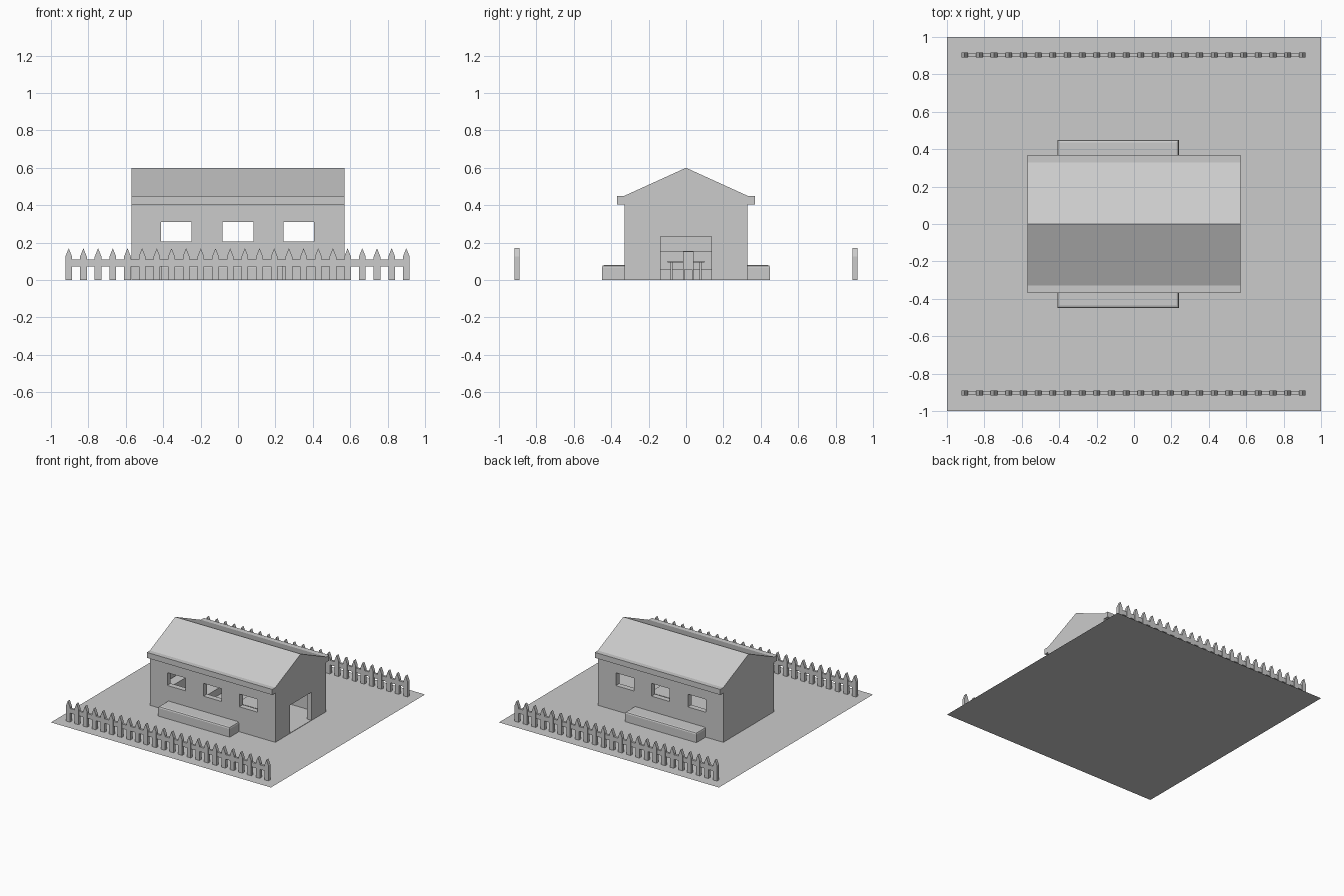
import bpy, bmesh

if "Cube" in bpy.data.objects:
    bpy.data.objects.remove(bpy.data.objects["Cube"])

grey = bpy.data.materials.new("plain_grey")
grey.diffuse_color = (0.6, 0.6, 0.6, 1)
grey.use_nodes = True
grey.node_tree.nodes["Principled BSDF"].inputs["Base Color"].default_value = grey.diffuse_color


def finish(name, bm):
    bmesh.ops.recalc_face_normals(bm, faces=bm.faces)
    me = bpy.data.meshes.new(name)
    bm.to_mesh(me)
    bm.free()
    me.materials.append(grey)
    ob = bpy.data.objects.new(name, me)
    bpy.context.collection.objects.link(ob)
    return ob


def add_box(bm, x0, x1, y0, y1, z0, z1):
    v = bmesh.ops.create_cube(bm, size=1)["verts"]
    bmesh.ops.scale(bm, verts=v, vec=(x1 - x0, y1 - y0, z1 - z0))
    bmesh.ops.translate(bm, verts=v, vec=((x0 + x1) / 2, (y0 + y1) / 2, (z0 + z1) / 2))


def boxes(name, *dims):
    bm = bmesh.new()
    for d in dims:
        add_box(bm, *d)
    return finish(name, bm)


def extrude(bm, pts, vec):
    f = bm.faces.new([bm.verts.new(p) for p in pts])
    r = bmesh.ops.extrude_face_region(bm, geom=[f], use_keep_orig=True)
    bmesh.ops.translate(bm, vec=vec, verts=[g for g in r["geom"] if isinstance(g, bmesh.types.BMVert)])


# flat plot
bm = bmesh.new()
bmesh.ops.create_grid(bm, x_segments=1, y_segments=1, size=1)
finish("plot", bm)

# house shell: walls, boxed eaves and gable roof in one profile
half = [(0.33, 0), (0.33, 0.405), (0.37, 0.405), (0.37, 0.45), (0.33, 0.45)]
profile = half + [(0, 0.6)] + [(-y, z) for y, z in reversed(half)]
bm = bmesh.new()
extrude(bm, [(-0.57, y, z) for y, z in profile], (1.14, 0, 0))
house = finish("house", bm)

# hollow room, doorway and windows
cuts = [("room_cutter", (-0.53, 0.53, -0.285, 0.285, -0.1, 0.4)),
        ("door_cutter", (0.4, 0.7, -0.137, 0.137, -0.1, 0.232))]
for i, x in enumerate((-0.33, 0, 0.325)):
    cuts.append((f"window_cutter_{i}", (x - 0.082, x + 0.082, -0.6, 0.6, 0.205, 0.31)))
for name, d in cuts:
    c = boxes(name, d)
    c.hide_render = True
    c.hide_viewport = True
    m = house.modifiers.new(name, "BOOLEAN")
    m.operation = "DIFFERENCE"
    m.solver = "EXACT"
    m.object = c

# bench-like planters along both long walls
for s, side in ((-1, "front"), (1, "back")):
    y0, y1 = sorted((s * 0.325, s * 0.45))
    p = boxes(side + "_planter", (-0.41, 0.24, y0, y1, 0, 0.08))
    bm = bmesh.new()
    bm.from_mesh(p.data)
    top = [e for e in bm.edges if all(v.co.z > 0.07 for v in e.verts)
           and any(abs(v.co.y) > 0.4 for v in e.verts)]
    bmesh.ops.bevel(bm, geom=top, offset=0.013, segments=2, profile=0.5, affect="EDGES")
    bm.to_mesh(p.data)
    bm.free()

# picket fences
for s, side in ((-1, "front"), (1, "back")):
    y = s * 0.903
    bm = bmesh.new()
    for i in range(24):
        x = -0.905 + i * 1.805 / 23
        w = 0.018
        outline = [(x - w, 0), (x + w, 0), (x + w, 0.125), (x, 0.17), (x - w, 0.125)]
        extrude(bm, [(px, y - 0.013, z) for px, z in outline], (0, 0.026, 0))
    add_box(bm, -0.905, 0.9, y - 0.009, y + 0.009, 0.072, 0.11)
    finish(side + "_fence", bm)

# furniture inside
boxes("floor_mat", (-0.25, 0.57, -0.137, 0.137, 0, 0.003))
boxes("sofa", (-0.52, -0.25, -0.28, 0.28, 0, 0.06),
      (-0.52, -0.44, -0.28, 0.28, 0.06, 0.155))
legs = [(x - 0.006, x + 0.006, y - 0.006, y + 0.006, 0, 0.094)
        for x in (0.09, 0.23) for y in (-0.077, 0.077)]
boxes("table", (0.06, 0.26, -0.1, 0.1, 0.093, 0.102), *legs)
chair_legs = [(x - 0.004, x + 0.004, y - 0.004, y + 0.004, 0, 0.056)
              for x in (0.255, 0.305) for y in (-0.011, 0.036)]
boxes("chair", (0.25, 0.31, -0.016, 0.041, 0.055, 0.063),
      (0.302, 0.31, -0.016, 0.041, 0.063, 0.153), *chair_legs)
